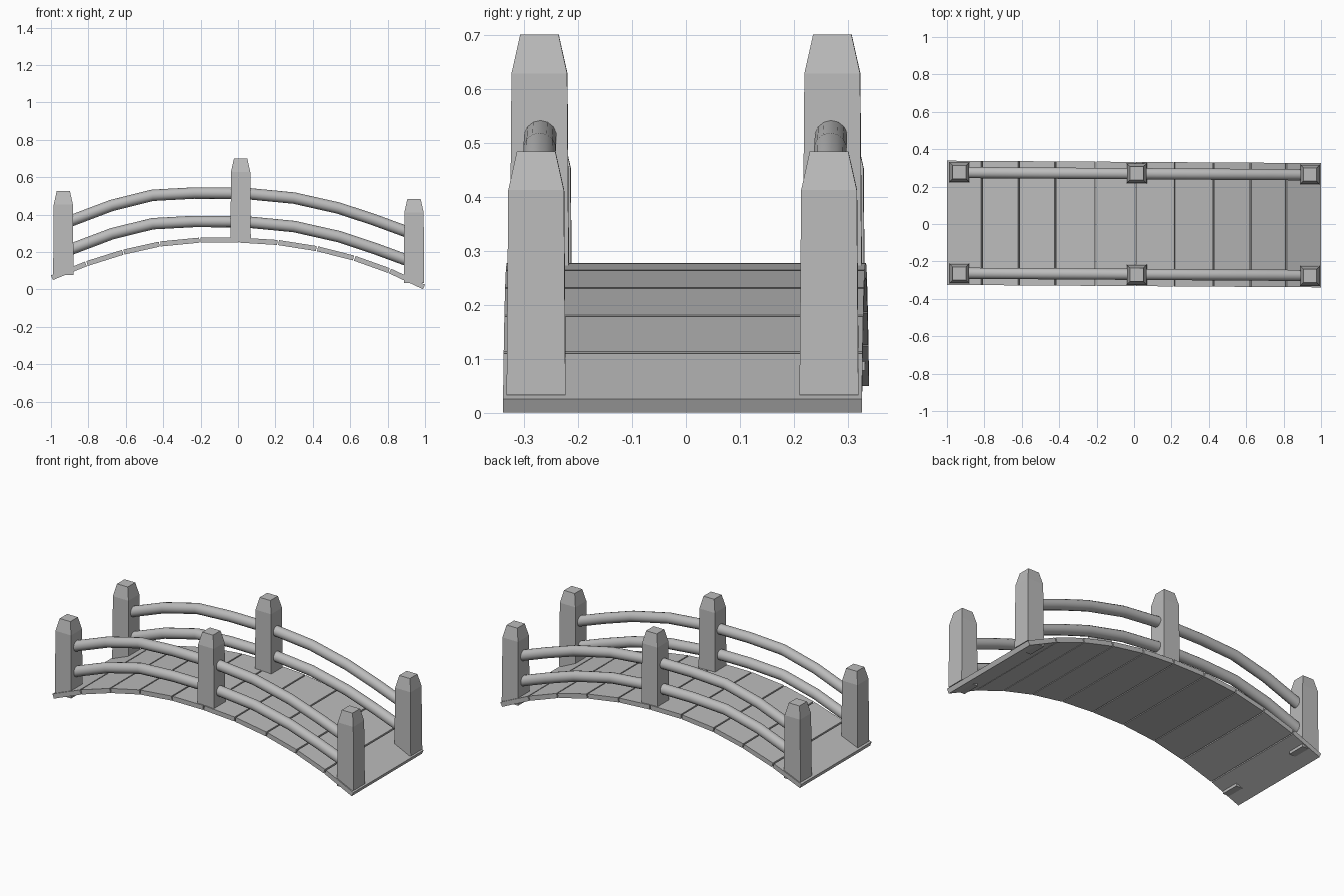
import bpy, bmesh, math
from mathutils import Vector

if "Cube" in bpy.data.objects:
    bpy.data.objects.remove(bpy.data.objects["Cube"])

wood = bpy.data.materials.new("grey_wood")
wood.diffuse_color = (0.5, 0.5, 0.5, 1)
wood.use_nodes = True
wood.node_tree.nodes["Principled BSDF"].inputs["Base Color"].default_value = wood.diffuse_color

YAW = -0.0065          # the whole bridge is turned very slightly
WIDTH = 0.332          # half width of the deck
THICK = 0.027          # plank thickness


def finish(name, bm):
    bmesh.ops.recalc_face_normals(bm, faces=bm.faces)
    for v in bm.verts:
        v.co.y += YAW * v.co.x
    mesh = bpy.data.meshes.new(name)
    bm.to_mesh(mesh)
    bm.free()
    obj = bpy.data.objects.new(name, mesh)
    mesh.materials.append(wood)
    bpy.context.collection.objects.link(obj)
    return obj


def loft(name, rings):
    """Closed solid through a list of rings with equal point counts."""
    bm = bmesh.new()
    vs = [[bm.verts.new(p) for p in ring] for ring in rings]
    n = len(vs[0])
    for a, b in zip(vs, vs[1:]):
        for i in range(n):
            j = (i + 1) % n
            bm.faces.new((a[i], a[j], b[j], b[i]))
    bm.faces.new(vs[0])
    bm.faces.new(vs[-1])
    return finish(name, bm)


# Deck planks: straight boards following the arch
arch = [(-1, .075), (-.815, .15), (-.617, .212), (-.42, .256), (-.204, .277),
        (.006, .277), (.215, .264), (.425, .231), (.625, .18), (.815, .112), (1, .0255)]
for i, (a, b) in enumerate(zip(arch, arch[1:])):
    a, b = Vector(a), Vector(b)
    d = (b - a).normalized()
    down = Vector((d.y, -d.x)) * THICK
    if i > 0:
        a = a + d * .004
    if i < len(arch) - 2:
        b = b - d * .004
    section = [a, b, b + down, a + down]
    loft(f"plank_{i + 1}", [[(p.x, y, p.y) for p in section] for y in (-WIDTH, WIDTH)])

# Posts: square, with a tapered cap
posts = {"left": (-.934, .078, .525), "middle": (.014, .255, .70), "right": (.941, .033, .484)}
for side, y in (("front", -.271), ("back", .271)):
    for place, (x, z0, z1) in posts.items():
        levels = [(z0, .0545), (z1 - .072, .0515), (z1, .0355)]
        loft(f"{side}_{place}_post",
             [[(x + sx * h, y + sy * h, z) for sx, sy in ((-1, -1), (1, -1), (1, 1), (-1, 1))]
              for z, h in levels])


# Rails: round bars bent in segments between the posts
def rail(name, path, y, r=.0305, sides=14):
    pts = [Vector(p) for p in path]
    rings = []
    for i, p in enumerate(pts):
        d = (pts[min(i + 1, len(pts) - 1)] - pts[max(i - 1, 0)]).normalized()
        up = Vector((-d.y, d.x))
        ring = []
        for k in range(sides):
            t = 2 * math.pi * k / sides
            q = p + up * r * math.cos(t)
            ring.append((q.x, y + r * math.sin(t), q.y))
        rings.append(ring)
    obj = loft(name, rings)
    bpy.ops.object.select_all(action='DESELECT')
    obj.select_set(True)
    bpy.context.view_layer.objects.active = obj
    bpy.ops.object.shade_smooth_by_angle(angle=math.radians(35))


spans = {"left": [(-.9, .364), (-.675, .449), (-.457, .503), (-.235, .515), (0, .514)],
         "right": [(.03, .514), (.30, .488), (.54, .434), (.73, .371), (.91, .305)]}
for side, y in (("front", -.269), ("back", .269)):
    for span, path in spans.items():
        for level, drop in (("upper", 0), ("lower", .152)):
            rail(f"{side}_{span}_{level}_rail", [(x, z - drop) for x, z in path], y)
